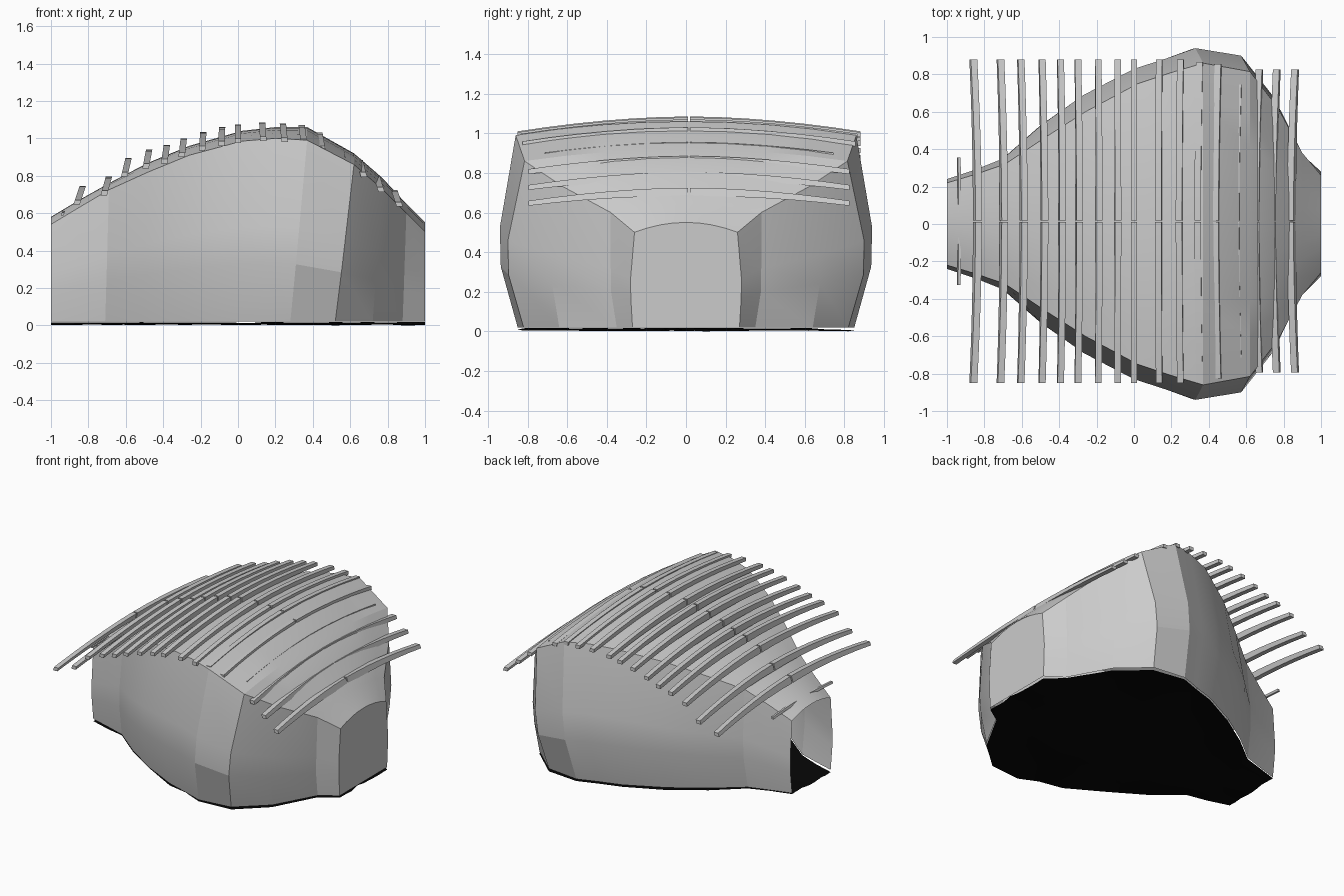
import bpy, bmesh, math, random

if "Cube" in bpy.data.objects:
    bpy.data.objects.remove(bpy.data.objects["Cube"])
random.seed(4)


def make(name, rings, closed=False, caps=(), angle=14):
    """Loft a list of equal-length point rings into one object."""
    bm = bmesh.new()
    vs = [[bm.verts.new(p) for p in r] for r in rings]
    n = len(rings[0])
    for a, b in zip(vs, vs[1:]):
        for i in range(n if closed else n - 1):
            j = (i + 1) % n
            bm.faces.new((a[i], a[j], b[j], b[i]))
    for c in caps:
        bm.faces.new(vs[c])
    bmesh.ops.recalc_face_normals(bm, faces=bm.faces)
    me = bpy.data.meshes.new(name)
    bm.to_mesh(me)
    bm.free()
    ob = bpy.data.objects.new(name, me)
    bpy.context.collection.objects.link(ob)
    bpy.context.view_layer.objects.active = ob
    bpy.ops.object.select_all(action='DESELECT')
    ob.select_set(True)
    bpy.ops.object.shade_smooth_by_angle(angle=math.radians(angle))
    return ob


# Stations along the hall: x bottom, x top, half widths (bottom, middle, top), eave z, ridge z
stations = [
    (-1.00, -1.00, .22, .24, .22, .54, .58),
    (-.85, -.85, .265, .29, .265, .63, .67),
    (-.71, -.69, .31, .35, .32, .725, .76),
    (-.51, -.48, .47, .53, .46, .82, .87),
    (-.28, -.26, .62, .69, .60, .91, .96),
    (-.02, .02, .75, .83, .75, .985, 1.04),
    (.14, .20, .80, .885, .81, 1.0, 1.06),
    (.28, .37, .85, .94, .86, .99, 1.06),
    (.52, .62, .82, .90, .815, .86, .92),
    (.72, .77, .64, .68, .62, .73, .79),
    (.88, .90, .35, .38, .38, .60, .65),
    (1.00, 1.00, .27, .28, .26, .50, .55),
]
ROOF = 8          # roof segments across


def section(s):
    xb, xt, yb, ym, yt, ze, zr = s
    z1, z2 = ze * .33, ze * .53
    side = [(xb, yb, .02), (xb + (xt - xb) * .33, ym * .995, z1),
            (xb + (xt - xb) * .53, ym, z2), (xt, yt, ze)]
    roof = []
    for i in range(1, ROOF):
        t = 1 - 2 * i / ROOF
        roof.append((xt, yt * t, ze + (zr - ze) * (1 - t * t)))
    other = [(x, -y, z) for x, y, z in reversed(side)]
    return side + roof + other


# Lofted shell: open at the narrow end, closed at the other
make("shell", [section(s) for s in stations], caps=(-1,))

# Dark, slightly uneven floor
floor = make("floor", [[(s[0], s[2] * t / 4, random.uniform(0, .018))
                        for t in range(-4, 5)] for s in stations])
mat = bpy.data.materials.new("dark_floor")
mat.diffuse_color = (.002, .002, .002, 1)
mat.use_nodes = True
mat.node_tree.nodes["Principled BSDF"].inputs["Base Color"].default_value = mat.diffuse_color
floor.data.materials.append(mat)

# Roof slats: x at the middle, top z, half length
slats = [
    (-.93, .615, .34), (-.83, .745, .865), (-.69, .795, .865), (-.585, .895, .865),
    (-.475, .94, .865), (-.38, .965, .865), (-.29, 1.0, .865), (-.185, 1.035, .865),
    (-.085, 1.06, .865), (0, 1.075, .865), (.13, 1.085, .865), (.24, 1.08, .865),
    (.34, 1.07, .85), (.435, 1.03, .84), (.555, .955, .73), (.65, .885, .81),
    (.74, .805, .81), (.835, .725, .81),
]
YC = .015         # the slats meet just off the centre line


def slat(k, x, top, half, side):
    rings = []
    drop = .075 * (half / .865) ** 2
    w = .017 if half > .8 else .007
    for i in range(7):
        t = i / 6
        y = YC + side * (.005 + (half - .005) * t)
        d = drop * t ** 1.8
        xm = x + .4 * x * d                      # ends lean outward
        h = (.045 - .02 * t) if half > .8 else .015
        z = top - d
        lean = .4 * x * h
        rings.append([(xm - w, y, z), (xm + w, y, z),
                      (xm + w + lean, y, z - h), (xm - w + lean, y, z - h)])
    make(f"roof_slat_{k}_{'back' if side > 0 else 'front'}", rings,
         closed=True, caps=(0, -1), angle=30)


for k, (x, top, half) in enumerate(slats):
    for side in (-1, 1):
        slat(k, x, top, half, side)
